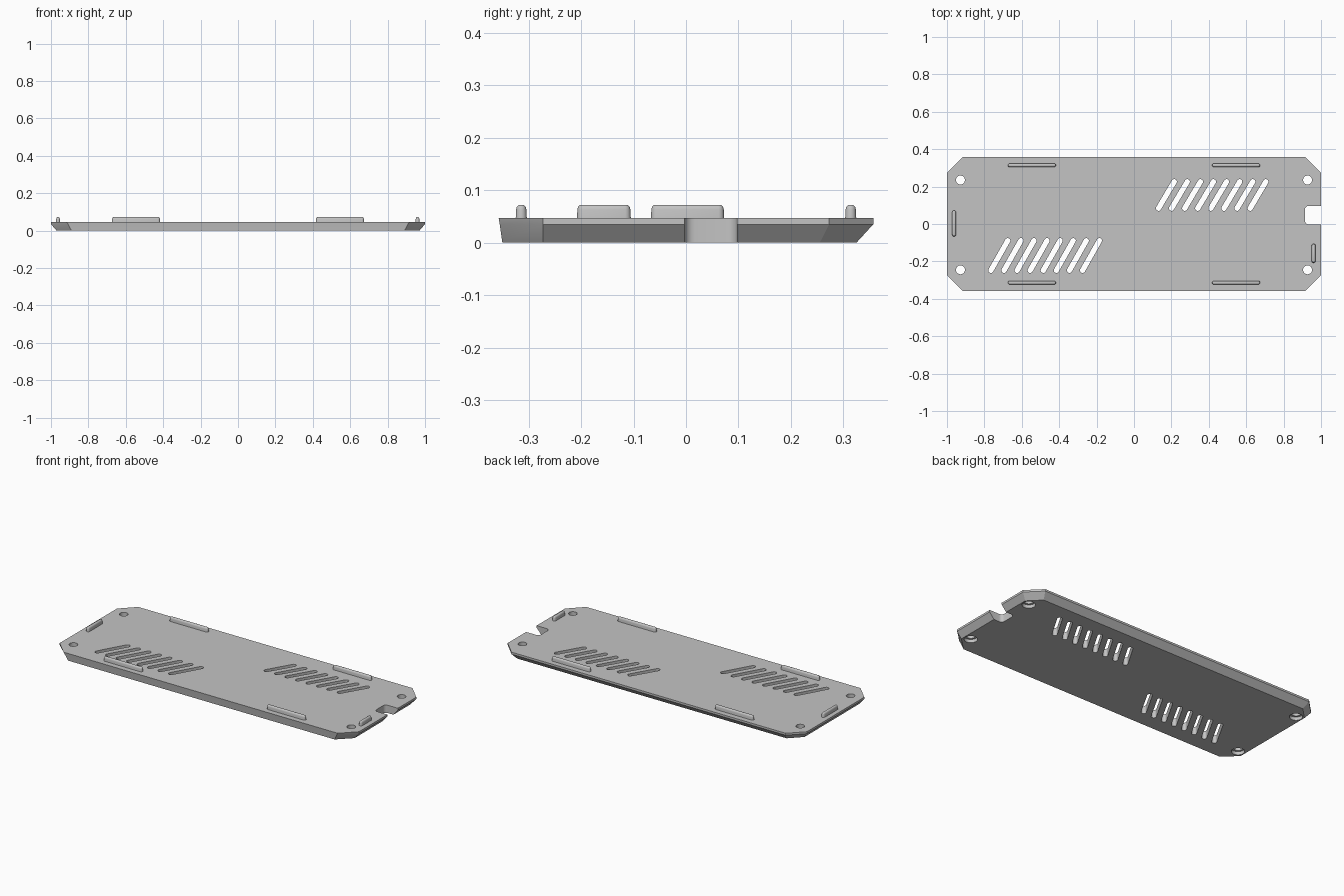
import bpy, bmesh, math

if "Cube" in bpy.data.objects:
    bpy.data.objects.remove(bpy.data.objects["Cube"])

grey = bpy.data.materials.new("mid_grey")
grey.use_nodes = True
color = (0.55, 0.55, 0.55, 1)
grey.diffuse_color = color
grey.node_tree.nodes["Principled BSDF"].inputs["Base Color"].default_value = color

TOP = 0.047


def loft(name, layers):
    """Closed solid through (z, outline) layers of equal point count."""
    bm = bmesh.new()
    rings = [[bm.verts.new((x, y, z)) for x, y in outline] for z, outline in layers]
    for low, high in zip(rings, rings[1:]):
        for i in range(len(low)):
            bm.faces.new((low[i - 1], low[i], high[i], high[i - 1]))
    bm.faces.new(rings[0])
    bm.faces.new(rings[-1])
    bmesh.ops.recalc_face_normals(bm, faces=bm.faces)
    mesh = bpy.data.meshes.new(name)
    bm.to_mesh(mesh)
    bm.free()
    mesh.materials.append(grey)
    obj = bpy.data.objects.new(name, mesh)
    bpy.context.collection.objects.link(obj)
    return obj


def arc(cx, cy, r, start, end, n):
    return [(cx + r * math.cos(start + (end - start) * i / n),
             cy + r * math.sin(start + (end - start) * i / n)) for i in range(n + 1)]


def stadium(p, q, r, n=8):
    a = math.atan2(q[1] - p[1], q[0] - p[0])
    h = math.pi / 2
    return arc(*q, r, a - h, a + h, n) + arc(*p, r, a + h, a + 3 * h, n)


def mirrored(half):
    return half + [(-x, y) for x, y in reversed(half)]


def smooth(obj):
    bpy.ops.object.select_all(action="DESELECT")
    obj.select_set(True)
    bpy.context.view_layer.objects.active = obj
    bpy.ops.object.shade_smooth_by_angle(angle=math.radians(30))


# Plate: steep front wall, lip and slanted underside on the other edges
plate = loft("base_plate", [
    (0, mirrored([(0.89, -0.35), (0.97, -0.273), (0.97, 0.255), (0.9, 0.325)])),
    (0.035, mirrored([(0.909, -0.355), (1, -0.273), (1, 0.273), (0.916, 0.357)])),
    (TOP, mirrored([(0.916, -0.357), (1, -0.273), (1, 0.273), (0.916, 0.357)])),
])

cutters = []


def cutter(name, outline, low=-0.1, high=0.2):
    obj = loft(name, [(low, outline), (high, outline)])
    obj.hide_render = True
    cutters.append(obj)


# Slanted vent slots, two groups of eight
for x, y, dx, dy in ((0.131, 0.084, 0.084, 0.142), (-0.765, -0.248, 0.09, 0.159)):
    for i in range(8):
        sx = x + i * 0.07
        cutter("vent_cutter", stadium((sx, y), (sx + dx, y + dy), 0.014))

# Screw holes with a wider recess underneath
for x in (-0.928, 0.928):
    for y in (0.235, -0.245):
        for name, r, top in (("hole_cutter", 0.024, 0.2), ("recess_cutter", 0.036, 0.02)):
            cutter(name, arc(x, y, r, 0, 2 * math.pi, 24)[:-1], high=top)

# Rounded notch in the left edge
quarter = math.pi / 2
cutter("notch_cutter", [(1.1, -0.003), (1.1, 0.097)]
       + arc(0.934, 0.077, 0.02, quarter, 2 * quarter, 5)
       + arc(0.934, 0.017, 0.02, 2 * quarter, 3 * quarter, 5))

bpy.context.view_layer.objects.active = plate
for c in cutters:
    mod = plate.modifiers.new("cut", "BOOLEAN")
    mod.operation = "DIFFERENCE"
    mod.solver = "EXACT"
    mod.object = c
    bpy.ops.object.modifier_apply(modifier=mod.name)
for c in cutters:
    bpy.data.objects.remove(c)
smooth(plate)


# Raised tabs with rounded ends and softened tops
def tab(name, p, q):
    along = 0 if p[1] == q[1] else 1
    layers = []
    for z, r in ((TOP - 0.005, 0.0108), (0.063, 0.0098), (0.068, 0.0085), (0.071, 0.006), (0.072, 0.004)):
        inset = 0.0108
        a, b = list(p), list(q)
        a[along] += inset
        b[along] -= inset
        layers.append((z, stadium(a, b, r, 6)))
    smooth(loft(name, layers))


for side, x in (("right", -0.674), ("left", 0.417)):
    for end, y in (("front", -0.314), ("back", 0.314)):
        tab(f"{end}_{side}_tab", (x, y), (x + 0.257, y))
tab("right_edge_tab", (-0.962, -0.067), (-0.962, 0.073))
tab("left_edge_tab", (0.96, -0.208), (0.96, -0.105))
